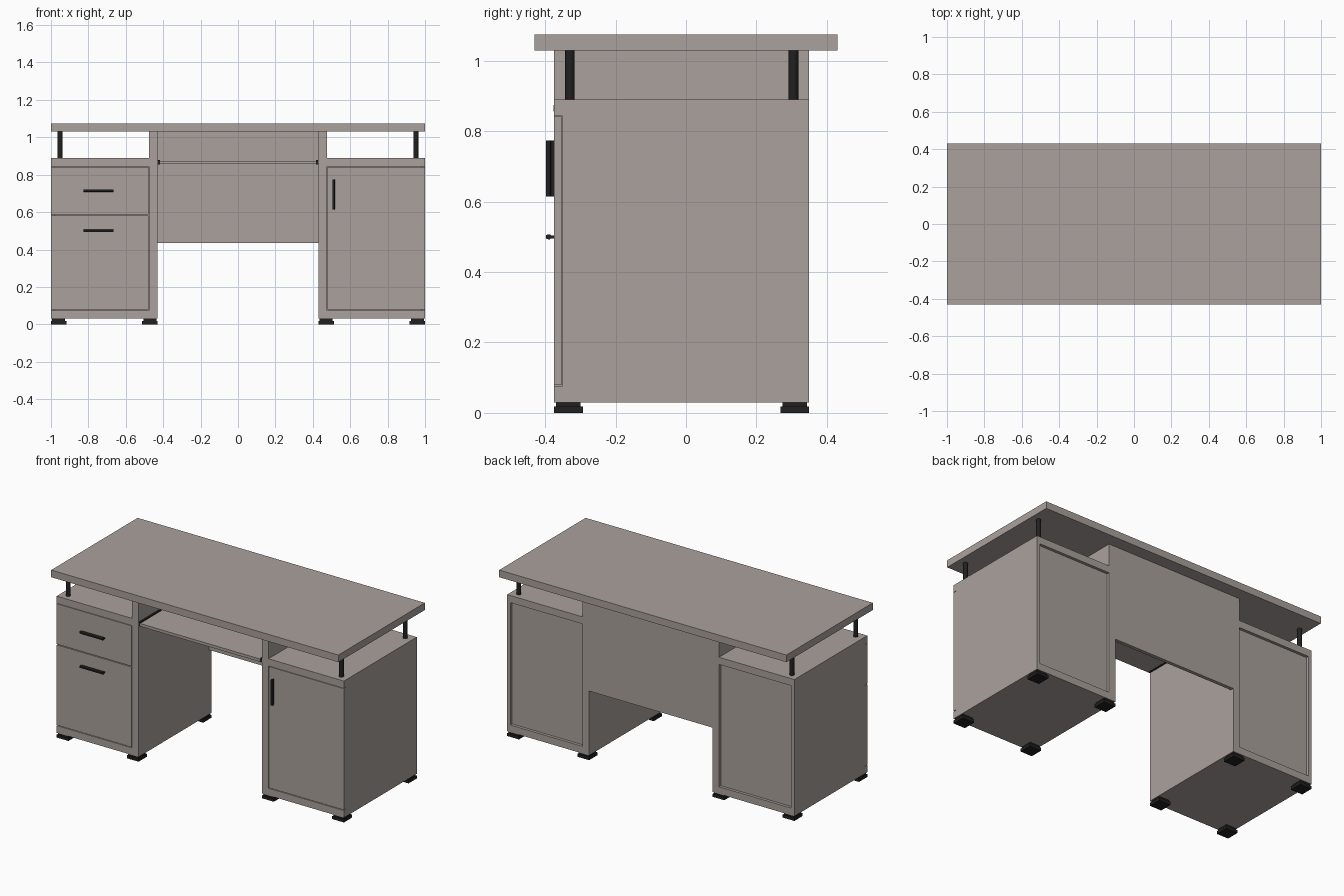
import bpy, bmesh, math
from mathutils import Vector

if "Cube" in bpy.data.objects:
    bpy.data.objects.remove(bpy.data.objects["Cube"])


def make_mat(name, col):
    m = bpy.data.materials.new(name)
    m.diffuse_color = (*col, 1)
    m.use_nodes = True
    m.node_tree.nodes["Principled BSDF"].inputs["Base Color"].default_value = m.diffuse_color
    return m


WOOD = make_mat("greige_board", (0.40, 0.355, 0.335))
BLACK = make_mat("black_metal", (0.015, 0.015, 0.015))


def add_object(name, bm, mat):
    bmesh.ops.recalc_face_normals(bm, faces=bm.faces)
    me = bpy.data.meshes.new(name)
    bm.to_mesh(me)
    bm.free()
    me.materials.append(mat)
    ob = bpy.data.objects.new(name, me)
    bpy.context.collection.objects.link(ob)
    return ob


def box(name, x, y, z, mat=WOOD):
    """Board spanning the (min, max) pairs x, y, z."""
    bm = bmesh.new()
    bmesh.ops.create_cube(bm, size=1)
    for v in bm.verts:
        v.co = Vector([(a + b) / 2 + c * abs(b - a) for c, (a, b) in zip(v.co, (x, y, z))])
    return add_object(name, bm, mat)


def post(name, x, y, z0, z1, r):
    bm = bmesh.new()
    bmesh.ops.create_cone(bm, cap_ends=True, segments=24, radius1=r, radius2=r, depth=z1 - z0)
    bmesh.ops.translate(bm, vec=(x, y, (z0 + z1) / 2), verts=bm.verts)
    ob = add_object(name, bm, BLACK)
    for p in ob.data.polygons:
        p.use_smooth = len(p.vertices) == 4
    return ob


def handle(name, x, z, length, vertical=False):
    """Full-length pull: slim neck, thicker grip, extruded along its length."""
    prof = [(-0.375, 0.004), (-0.383, 0.004), (-0.386, 0.007), (-0.392, 0.007), (-0.398, 0.005)]
    prof += [(y, -t) for y, t in reversed(prof)]
    bm = bmesh.new()
    f = bm.faces.new([bm.verts.new((-length / 2, y, t)) for y, t in prof])
    ext = bmesh.ops.extrude_face_region(bm, geom=[f])
    moved = [g for g in ext["geom"] if isinstance(g, bmesh.types.BMVert)]
    bmesh.ops.translate(bm, vec=(length, 0, 0), verts=moved)
    ob = add_object(name, bm, BLACK)
    ob.location = (x, 0, z)
    if vertical:
        ob.rotation_euler = (0, math.pi / 2, 0)
    return ob


FRONT, BACK = -0.375, 0.35

# Worktop, rear modesty panel
box("worktop", (-1, 1), (-0.43, 0.43), (1.03, 1.075))
box("modesty_panel", (-0.43, 0.43), (0.328, BACK), (0.435, 1.03))

# Keyboard tray
box("keyboard_tray", (-0.418, 0.418), (-0.377, 0.10), (0.856, 0.874))

# Pedestals, mirrored left and right
for s, side in ((-1, "left"), (1, "right")):
    def mx(a, b):
        return tuple(sorted((s * a, s * b)))

    box(side + "_base_board", mx(0.43, 1), (FRONT, BACK), (0.03, 0.075))
    box(side + "_inner_panel", mx(0.43, 0.475), (FRONT, BACK), (0.075, 1.03))
    box(side + "_top_board", mx(0.475, 1), (FRONT, BACK), (0.845, 0.89))
    box(side + "_outer_panel", mx(0.978, 1), (-0.352, BACK), (0.075, 0.845))
    box(side + "_back_panel", mx(0.475, 0.978), (0.315, 0.332), (0.075, 0.845))
    box(side + "_tray_rail", mx(0.418, 0.43), (-0.375, 0.10), (0.855, 0.880), BLACK)

    # Posts carrying the worktop
    for y, end in ((-0.33, "front"), (0.305, "back")):
        post(f"{side}_{end}_post", s * 0.951, y, 0.89, 1.03, 0.014)

    # Stepped square feet
    for x0, pos in ((0.43, "inner"), (0.918, "outer")):
        for y0, end in ((FRONT, "front"), (0.268, "back")):
            n = f"{side}_{pos}_{end}_foot"
            box(n, mx(x0, x0 + 0.082), (y0, y0 + 0.082), (0, 0.018), BLACK)
            box(n + "_neck", mx(x0 + 0.006, x0 + 0.076), (y0 + 0.006, y0 + 0.076), (0.018, 0.03), BLACK)

# Drawer fronts on the left, door on the right
box("upper_drawer_front", (-1, -0.479), (FRONT, -0.354), (0.588, 0.842))
box("lower_drawer_front", (-1, -0.479), (FRONT, -0.354), (0.079, 0.583))
box("door", (0.479, 1), (FRONT, -0.354), (0.079, 0.842))

# Handles
handle("upper_drawer_handle", -0.745, 0.715, 0.16)
handle("lower_drawer_handle", -0.745, 0.50, 0.16)
handle("door_handle", 0.511, 0.694, 0.16, vertical=True)
